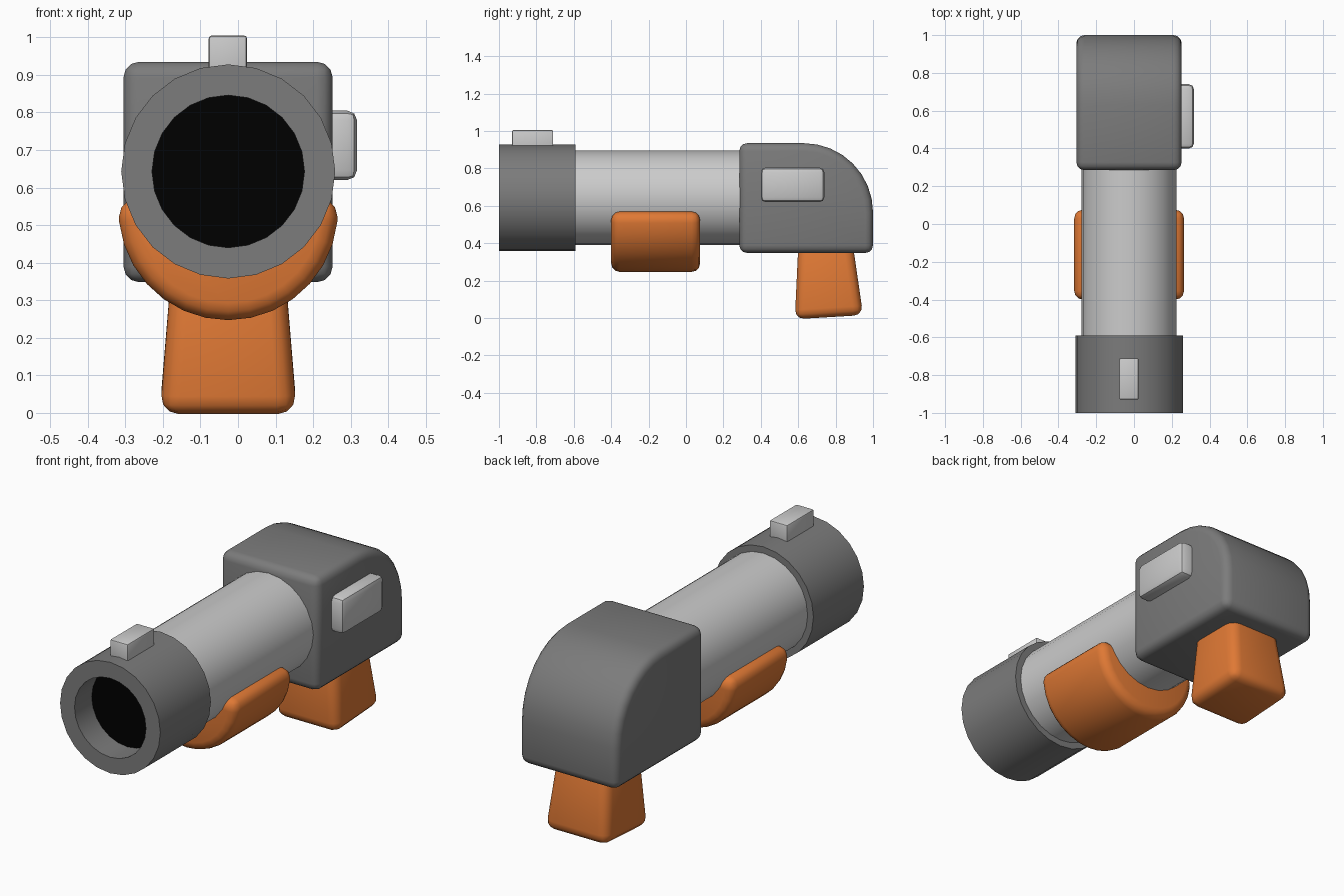
import bpy, bmesh, math

if "Cube" in bpy.data.objects:
    bpy.data.objects.remove(bpy.data.objects["Cube"])

CX, CZ = -0.026, 0.643      # barrel axis


def material(name, color):
    m = bpy.data.materials.new(name)
    m.diffuse_color = color
    m.use_nodes = True
    m.node_tree.nodes["Principled BSDF"].inputs["Base Color"].default_value = m.diffuse_color
    return m


ORANGE = material("orange_grip", (0.74, 0.19, 0.035, 1))
BLACK = material("black_bore", (0, 0, 0, 1))
DARK = material("dark_grey", (0.2, 0.2, 0.2, 1))
LIGHT = material("light_grey", (0.65, 0.65, 0.65, 1))


def finish(name, bm, bevel=0, segments=3, mat=None):
    bmesh.ops.recalc_face_normals(bm, faces=bm.faces)
    me = bpy.data.meshes.new(name)
    bm.to_mesh(me)
    bm.free()
    ob = bpy.data.objects.new(name, me)
    bpy.context.collection.objects.link(ob)
    if mat:
        me.materials.append(mat)
    if bevel:
        mod = ob.modifiers.new("bevel", 'BEVEL')
        mod.width, mod.segments = bevel, segments
        mod.limit_method, mod.angle_limit = 'ANGLE', math.radians(40)
    bpy.ops.object.select_all(action='DESELECT')
    bpy.context.view_layer.objects.active = ob
    ob.select_set(True)
    if bevel:
        bpy.ops.object.modifier_apply(modifier="bevel")
    bpy.ops.object.shade_smooth_by_angle(angle=math.radians(35))
    return ob


def lathe(name, profile, sides=24, mat=None):
    """Revolve (radius, y) points around the barrel axis."""
    bm = bmesh.new()
    verts = [bm.verts.new((CX, y, CZ + r)) for r, y in profile]
    edges = [bm.edges.new(p) for p in zip(verts, verts[1:])]
    bmesh.ops.spin(bm, geom=verts + edges, cent=(CX, 0, CZ), axis=(0, 1, 0),
                   angle=math.tau, steps=sides)
    bmesh.ops.remove_doubles(bm, verts=bm.verts, dist=1e-4)
    return finish(name, bm, mat=mat)


def extrude(name, points, vec, **kw):
    bm = bmesh.new()
    face = bm.faces.new([bm.verts.new(p) for p in points])
    new = bmesh.ops.extrude_face_region(bm, geom=[face], use_keep_orig=True)["geom"]
    bmesh.ops.translate(bm, vec=vec, verts=[g for g in new if isinstance(g, bmesh.types.BMVert)])
    return finish(name, bm, **kw)


def box(name, x, y, z, **kw):
    pts = [(x[0], y[0], z[0]), (x[1], y[0], z[0]), (x[1], y[1], z[0]), (x[0], y[1], z[0])]
    return extrude(name, pts, (0, 0, z[1] - z[0]), **kw)


# barrel tube
lathe("barrel", [(0.252, 0.32), (0.252, -0.62)], mat=LIGHT)

# muzzle collar with recessed bore
lathe("muzzle_collar", [(0.25, -0.59), (0.285, -0.59), (0.285, -1.0),
                        (0.203, -1.0), (0.203, -0.86)], mat=DARK)
lathe("bore", [(0.203, -0.86), (0, -0.86)], mat=BLACK)

# rear housing with rounded upper back corner
x0, x1, r = -0.305, 0.252, 0.37
side = [(0.285, 0.348), (1.0, 0.348)]
side += [(1.0 - r + r * math.cos(a), 0.935 - r + r * math.sin(a))
         for a in (i * math.pi / 16 for i in range(9))]
side += [(0.285, 0.935)]
extrude("rear_housing", [(x0, y, z) for y, z in side], (x1 - x0, 0, 0), bevel=0.042, mat=DARK)

# front sight and side button
box("front_sight", (-0.078, 0.024), (-0.93, -0.71), (0.88, 1.005),
    bevel=0.008, segments=2, mat=LIGHT)
box("side_button", (0.2, 0.317), (0.40, 0.74), (0.62, 0.805),
    bevel=0.026, segments=2, mat=LIGHT)

# curved foregrip hugging the underside of the barrel
R, zc = 0.292, 0.539
arc = [math.radians(6 - i * 192 / 16) for i in range(17)]
extrude("foregrip", [(CX + R * math.cos(a), -0.40, zc + R * math.sin(a)) for a in arc],
        (0, 0.475, 0), bevel=0.045, mat=ORANGE)

# flared handle
bm = bmesh.new()
rings = [[bm.verts.new((CX + s * w, y, z)) for s, y, z in
          ((-1, ya, za), (1, ya, za), (1, yb, zb), (-1, yb, zb))]
         for w, ya, za, yb, zb in ((0.182, 0.582, -0.006, 0.947, 0.016),
                                   (0.148, 0.602, 0.42, 0.888, 0.42))]
bm.faces.new(rings[0])
bm.faces.new(rings[1])
for i in range(4):
    j = (i + 1) % 4
    bm.faces.new((rings[0][i], rings[0][j], rings[1][j], rings[1][i]))
finish("handle", bm, bevel=0.05, mat=ORANGE)
